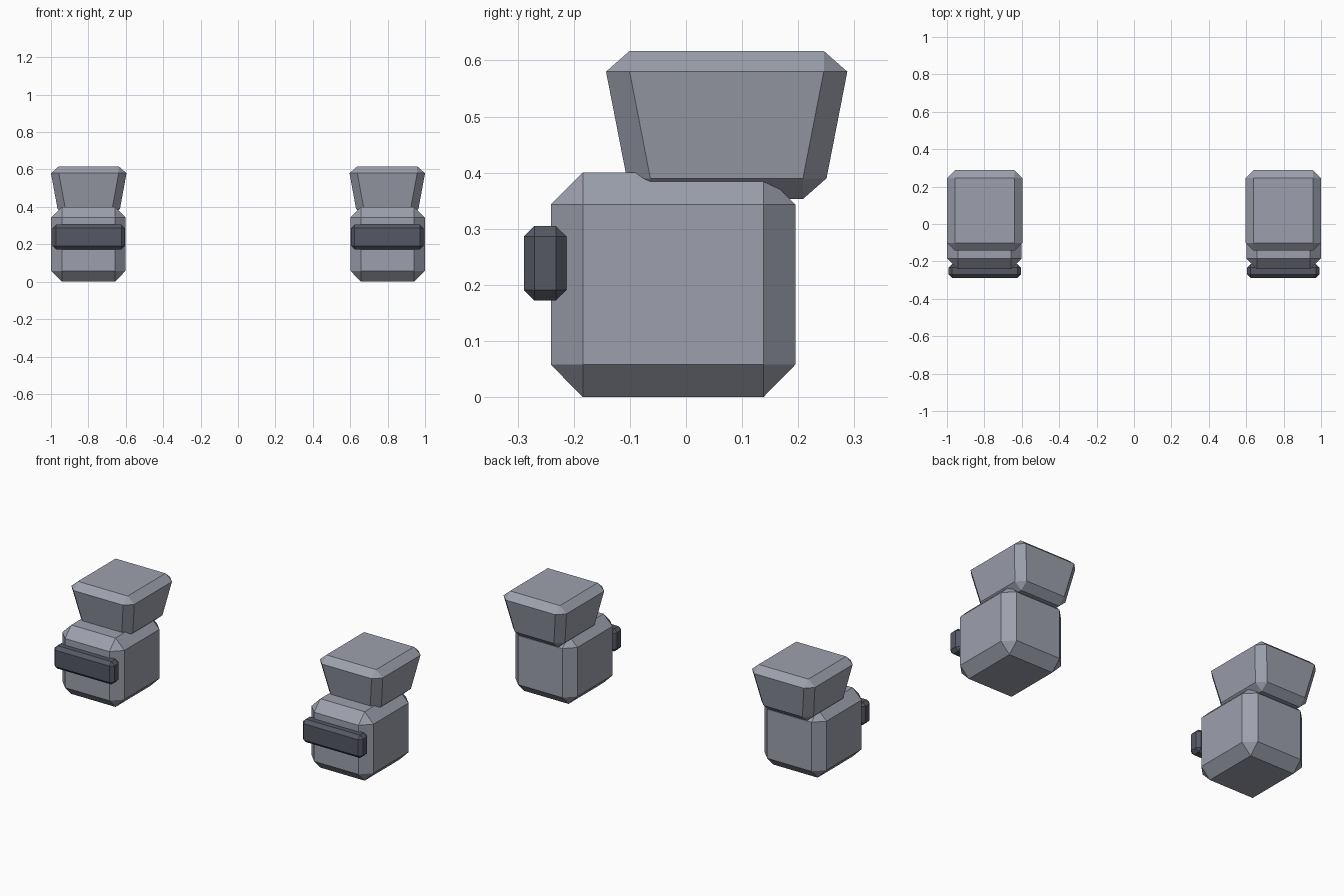
import bpy
import bmesh

if "Cube" in bpy.data.objects:
    bpy.data.objects.remove(bpy.data.objects["Cube"])


def material(name, colour):
    m = bpy.data.materials.new(name)
    m.diffuse_color = (*colour, 1)
    m.use_nodes = True
    m.node_tree.nodes["Principled BSDF"].inputs["Base Color"].default_value = m.diffuse_color
    return m


LEATHER = material("blue grey", (0.335, 0.352, 0.415))
DARK = material("dark slate", (0.092, 0.099, 0.127))


def rect_ring(bm, cx, cy, hx, hy, z):
    return [bm.verts.new((cx + sx * hx, cy + sy * hy, z))
            for sx, sy in ((1, 1), (-1, 1), (-1, -1), (1, -1))]


def oct_ring(bm, cx, cy, hx, hy, c, z):
    # two vertices per chamfered corner, counter-clockwise
    ring = []
    for sx, sy in ((1, 1), (-1, 1), (-1, -1), (1, -1)):
        pair = [(sx * hx, sy * (hy - c)), (sx * (hx - c), sy * hy)]
        if sx * sy < 0:
            pair.reverse()
        ring += [bm.verts.new((cx + x, cy + y, z)) for x, y in pair]
    return ring


def chamfered_block(name, mat, cx, cy, low, high, c, z):
    """low/high: half sizes (x, y) at the lower and upper rims;
    z: bottom, lower rim, upper rim, top."""
    bm = bmesh.new()
    bottom = rect_ring(bm, cx, cy, low[0] - c, low[1] - c, z[0])
    a = oct_ring(bm, cx, cy, *low, c, z[1])
    b = oct_ring(bm, cx, cy, *high, c, z[2])
    top = rect_ring(bm, cx, cy, high[0] - c, high[1] - c, z[3])
    bm.faces.new(bottom[::-1])
    bm.faces.new(top)
    for i in range(8):
        j = (i + 1) % 8
        bm.faces.new((a[i], a[j], b[j], b[i]))
    for i in range(4):
        p, q, r, j = 2 * i, 2 * i + 1, (2 * i + 2) % 8, (i + 1) % 4
        # corner triangles and edge chamfers
        bm.faces.new((bottom[i], a[q], a[p]))
        bm.faces.new((b[p], b[q], top[i]))
        bm.faces.new((bottom[i], bottom[j], a[r], a[q]))
        bm.faces.new((b[q], b[r], top[j], top[i]))
    bmesh.ops.recalc_face_normals(bm, faces=bm.faces[:])
    mesh = bpy.data.meshes.new(name)
    bm.to_mesh(mesh)
    bm.free()
    mesh.materials.append(mat)
    bpy.context.collection.objects.link(bpy.data.objects.new(name, mesh))


# A mirrored pair of boots
for side, s in (("left", 1), ("right", -1)):
    # foot block
    chamfered_block(side + "_foot", LEATHER, s * 0.80, -0.023,
                    (0.199, 0.218), (0.199, 0.218), 0.057,
                    (0, 0.058, 0.343, 0.40))
    # flared ankle cuff
    chamfered_block(side + "_cuff", LEATHER, s * 0.798, 0.0725,
                    (0.167, 0.178), (0.202, 0.215), 0.042,
                    (0.353, 0.39, 0.58, 0.617))
    # toe strap across the front
    chamfered_block(side + "_toe_strap", DARK, s * 0.798, -0.251,
                    (0.193, 0.038), (0.193, 0.038), 0.019,
                    (0.172, 0.191, 0.286, 0.305))
